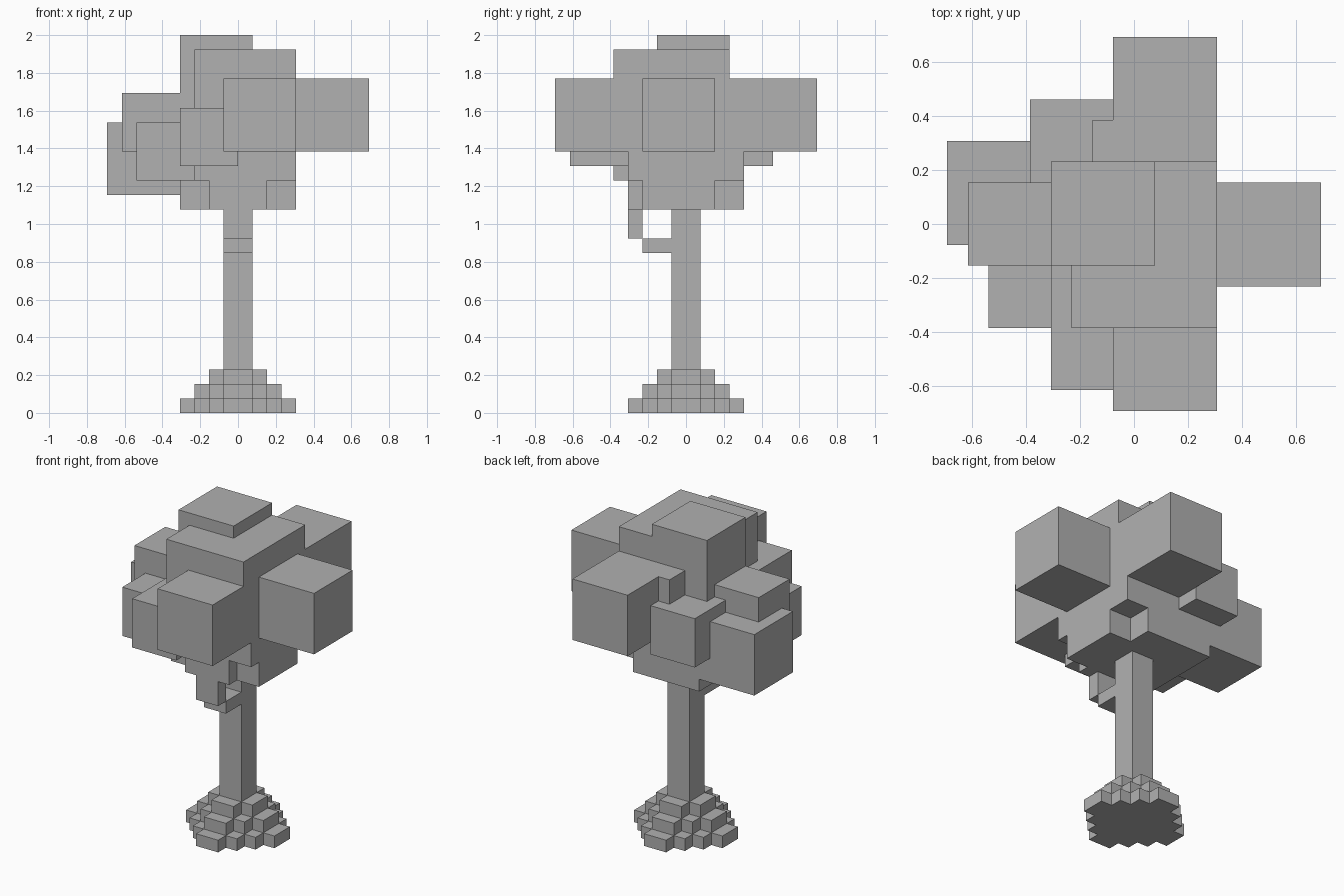
import bpy
import bmesh
from math import radians
from mathutils import Vector

cube = bpy.data.objects.get("Cube")
if cube:
    bpy.data.objects.remove(cube, do_unlink=True)

UNIT = 1 / 13  # edge of one block cell

grey = bpy.data.materials.new("plain grey")
grey.use_nodes = True
COLOR = (0.44, 0.44, 0.44, 1)
grey.diffuse_color = COLOR
grey.node_tree.nodes["Principled BSDF"].inputs["Base Color"].default_value = COLOR


def block(x, y, z):
    """Cells filled by a box given as (low, high) ranges."""
    return {(i, j, k) for i in range(*x) for j in range(*y) for k in range(*z)}


def disc(radius, z):
    """Stepped round layer, one cell thick."""
    cells = set()
    for a in range(1, radius + 1):
        b = radius + 1 - a
        cells |= block((-a, a), (-b, b), (z, z + 1))
    return cells


# Stepped root mound
mound = disc(4, 0) | disc(3, 1) | disc(2, 2)

# Straight trunk and bent side branch
trunk = block((-1, 1), (-1, 1), (0, 14))
branch = block((-1, 1), (-3, -1), (11, 12)) | block((-1, 1), (-4, -3), (12, 14))

# Crown core with clipped lower corners
crown = block((-4, 4), (-4, 4), (16, 21))
crown |= block((-4, 4), (-3, 2), (14, 16))
crown |= block((-2, 2), (-4, 4), (14, 16))
crown |= block((-4, 2), (-3, 4), (14, 16))
crown |= block((-3, 4), (-5, 3), (18, 25))
crown |= block((-2, 4), (-5, 5), (18, 23))

# Leaf clumps: low corner and edge length
clumps = [
    ((-4, -2, 21), 5),  # top
    ((4, -3, 18), 5),   # left
    ((-1, -9, 18), 5),  # front
    ((-1, 4, 18), 5),   # back
    ((-9, -1, 15), 5),  # right
    ((-4, -8, 17), 4),  # front right
    ((-7, -5, 16), 4),
    ((-8, -2, 18), 4),
    ((-5, 2, 17), 4),   # back right
]
for corner, size in clumps:
    crown |= block(*[(c, c + size) for c in corner])

parts = {
    "root_mound": mound - trunk,
    "trunk": trunk,
    "branch": branch,
    "leaf_crown": crown,
}
solid = set().union(*parts.values())


def build(name, cells):
    """Skin the exposed cell sides and merge them into large flat faces."""
    bm = bmesh.new()
    for cell in cells:
        for axis in range(3):
            for side in (-1, 1):
                step = Vector((0, 0, 0))
                step[axis] = side
                base = Vector(cell)
                if tuple(int(v) for v in base + step) in solid:
                    continue
                u, v = Vector((0, 0, 0)), Vector((0, 0, 0))
                u[(axis + 1) % 3] = 0.5
                v[(axis + 2) % 3] = 0.5 * side
                mid = base + Vector((0.5, 0.5, 0.5)) + step / 2
                ring = (mid - u - v, mid + u - v, mid + u + v, mid - u + v)
                bm.faces.new([bm.verts.new(p * UNIT) for p in ring])
    bmesh.ops.remove_doubles(bm, verts=bm.verts, dist=UNIT / 100)
    bmesh.ops.dissolve_limit(bm, angle_limit=radians(1),
                             verts=bm.verts, edges=bm.edges)
    mesh = bpy.data.meshes.new(name)
    bm.to_mesh(mesh)
    bm.free()
    mesh.materials.append(grey)
    obj = bpy.data.objects.new(name, mesh)
    bpy.context.scene.collection.objects.link(obj)


for part_name, part_cells in parts.items():
    build(part_name, part_cells)
